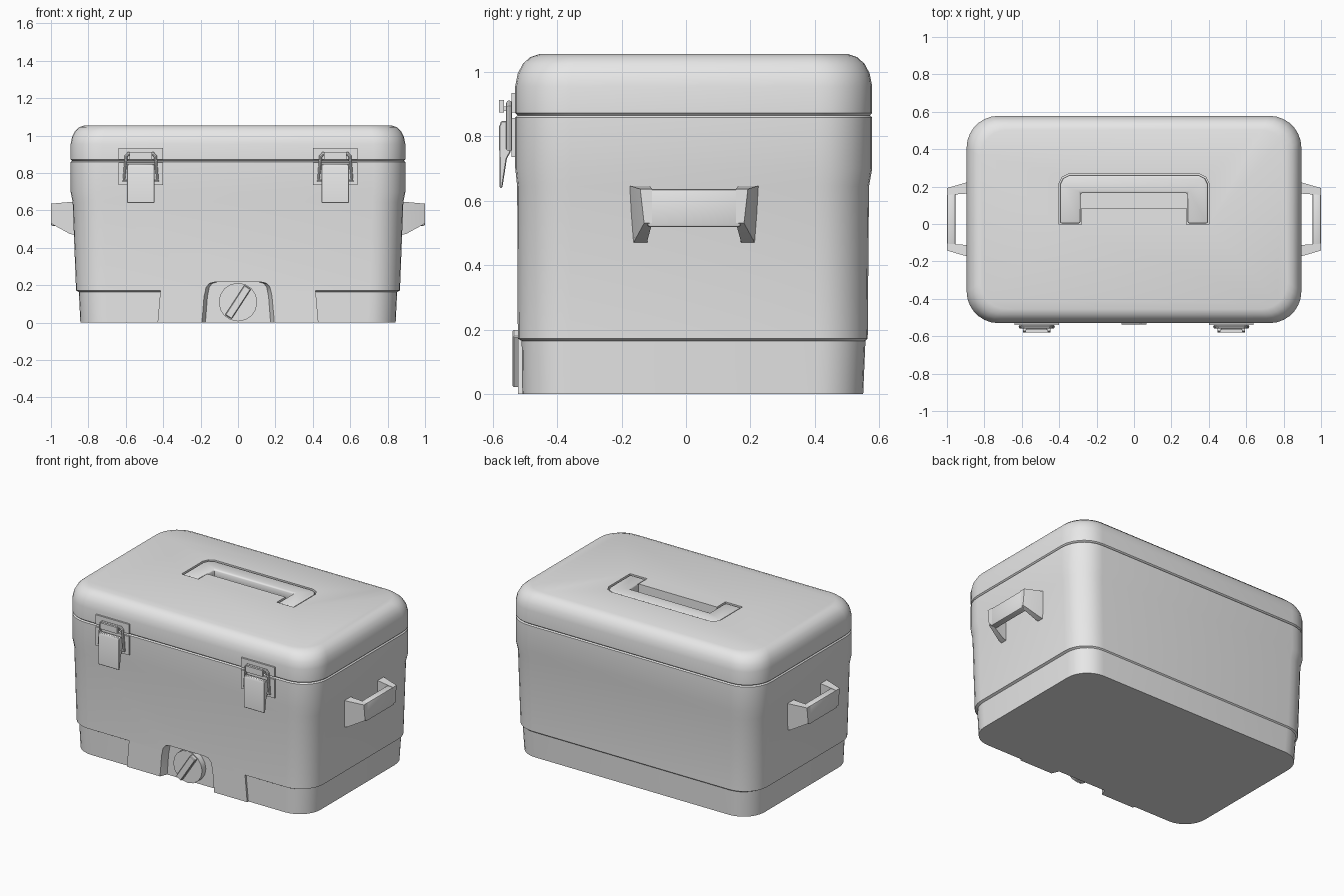
import bpy, bmesh, math

if "Cube" in bpy.data.objects:
    bpy.data.objects.remove(bpy.data.objects["Cube"])

grey = bpy.data.materials.new("cool_box_grey")
grey.diffuse_color = (0.8, 0.8, 0.8, 1)
grey.use_nodes = True
grey.node_tree.nodes["Principled BSDF"].inputs["Base Color"].default_value = grey.diffuse_color


def loft(name, rings):
    """Skin a stack of equal-length point rings and cap both ends."""
    bm = bmesh.new()
    vs = [[bm.verts.new(p) for p in ring] for ring in rings]
    n = len(rings[0])
    for a, b in zip(vs, vs[1:]):
        for i in range(n):
            j = (i + 1) % n
            bm.faces.new((a[i], a[j], b[j], b[i]))
    bm.faces.new(vs[0])
    bm.faces.new(vs[-1])
    bmesh.ops.recalc_face_normals(bm, faces=bm.faces)
    me = bpy.data.meshes.new(name)
    bm.to_mesh(me)
    bm.free()
    me.materials.append(grey)
    ob = bpy.data.objects.new(name, me)
    bpy.context.collection.objects.link(ob)
    return ob


def prism(name, pts, axis, a, b):
    """Extrude a 2D outline along axis x, y or z from a to b."""
    put = {"x": lambda p, t: (t, p[0], p[1]),
           "y": lambda p, t: (p[0], t, p[1]),
           "z": lambda p, t: (p[0], p[1], t)}[axis]
    return loft(name, [[put(p, t) for p in pts] for t in (a, b)])


def box(name, x0, x1, y0, y1, z0, z1):
    return prism(name, [(x0, y0), (x1, y0), (x1, y1), (x0, y1)], "z", z0, z1)


def rounded(z, hx, y0, y1, r, n=7):
    """Rounded rectangle ring at height z."""
    ring = []
    for k, (cx, cy) in enumerate([(hx - r, y1 - r), (r - hx, y1 - r),
                                  (r - hx, y0 + r), (hx - r, y0 + r)]):
        for i in range(n + 1):
            a = math.pi / 2 * (k + i / n)
            ring.append((cx + r * math.cos(a), cy + r * math.sin(a), z))
    return ring


def activate(ob):
    bpy.ops.object.select_all(action="DESELECT")
    ob.select_set(True)
    bpy.context.view_layer.objects.active = ob


def smooth(ob, deg=35):
    activate(ob)
    bpy.ops.object.shade_smooth_by_angle(angle=math.radians(deg))


def bevel(ob, width, segments=2):
    m = ob.modifiers.new("bevel", "BEVEL")
    m.width, m.segments = width, segments
    m.limit_method = "ANGLE"
    m.angle_limit = math.radians(40)
    activate(ob)
    bpy.ops.object.modifier_apply(modifier=m.name)
    smooth(ob)


def cut(ob, cutter):
    m = ob.modifiers.new("cut", "BOOLEAN")
    m.operation, m.object, m.solver = "DIFFERENCE", cutter, "EXACT"
    activate(ob)
    bpy.ops.object.modifier_apply(modifier=m.name)


def mirrored(pts):
    return pts + [(-x, z) for x, z in reversed(pts)]


# Tub with stepped foot and thicker rim
body = loft("body", [rounded(*s) for s in [
    (0.0, 0.843, -0.508, 0.550, 0.15),
    (0.165, 0.851, -0.510, 0.557, 0.15),
    (0.172, 0.866, -0.522, 0.564, 0.16),
    (0.645, 0.884, -0.524, 0.568, 0.165),
    (0.70, 0.895, -0.530, 0.578, 0.17),
    (0.858, 0.895, -0.530, 0.578, 0.17),
    (0.865, 0.888, -0.523, 0.571, 0.165)]])
front_pad = prism("front_pad", mirrored([(0.43, 0.0), (0.415, 0.172)]),
                  "y", -0.521, -0.44)

# Drain recess in the front
arch = mirrored([(0.205, -0.03), (0.19, 0.14), (0.178, 0.19), (0.16, 0.21), (0.13, 0.217)])
drain_cutter = loft("drain_cutter", [
    [(x * s, y, z) for x, z in arch] for y, s in ((-0.56, 1.04), (-0.475, 0.86))])
for part in (body, front_pad):
    cut(part, drain_cutter)
    smooth(part)

# Lid with rounded shoulders
lid = loft("lid", [rounded(z, 0.895 - d, -0.53 + d, 0.578 - d, 0.17 - 0.4 * d)
                   for z, d in [(0.865, 0.007), (0.872, 0.0), (0.955, 0.0), (0.995, 0.008),
                                (1.025, 0.024), (1.045, 0.046), (1.055, 0.075)]])
handle_cutter = prism("handle_cutter", [
    (-0.402, -0.003), (-0.402, 0.215), (-0.385, 0.25), (-0.35, 0.267),
    (0.35, 0.267), (0.385, 0.25), (0.402, 0.215), (0.402, -0.003),
    (0.28, -0.003), (0.28, 0.085), (-0.28, 0.085), (-0.28, -0.003)], "z", 0.99, 1.1)
cut(lid, handle_cutter)
smooth(lid)
for c in (drain_cutter, handle_cutter):
    bpy.data.objects.remove(c)

# Folding carry handle lying flush in the lid
top_handle = prism("top_handle", [
    (-0.396, 0.003), (-0.396, 0.213), (-0.38, 0.245), (-0.348, 0.261),
    (0.348, 0.261), (0.38, 0.245), (0.396, 0.213), (0.396, 0.003),
    (0.286, 0.003), (0.286, 0.165), (-0.286, 0.165), (-0.286, 0.003)], "z", 0.985, 1.053)
bevel(top_handle, 0.01)

# Drain plug with slanted grip
plug = prism("drain_plug", [(0.103 * math.cos(math.tau * i / 16),
                             0.11 + 0.103 * math.sin(math.tau * i / 16))
                            for i in range(16)], "y", -0.514, -0.46)
smooth(plug)
ca, sa = math.cos(math.radians(57)), math.sin(math.radians(57))
grip = prism("drain_grip", [(u * ca - v * sa, 0.11 + u * sa + v * ca)
                            for u, v in [(-0.095, -0.021), (0.095, -0.021),
                                         (0.095, 0.021), (-0.095, 0.021)]],
             "y", -0.538, -0.50)
bevel(grip, 0.004, 1)

for side, s in (("left", -1), ("right", 1)):
    # Side carry handle: two flared arms and an outer bar
    for tag, m in (("front", -1), ("rear", 1)):
        def at(x, y, z):
            return (s * x, 0.025 + m * y, z)
        arm = loft(f"{side}_{tag}_handle_arm", [
            [at(0.86, 0.190, 0.465), at(0.86, 0.145, 0.465),
             at(0.86, 0.135, 0.648), at(0.86, 0.205, 0.648)],
            [at(0.90, 0.185, 0.475), at(0.90, 0.145, 0.475),
             at(0.90, 0.137, 0.645), at(0.90, 0.196, 0.645)],
            [at(1.0, 0.155, 0.53), at(1.0, 0.130, 0.53),
             at(1.0, 0.130, 0.636), at(1.0, 0.167, 0.636)]])
        smooth(arm)
    bar = box(f"{side}_handle_bar", *sorted((s * 0.955, s)), -0.12, 0.17, 0.518, 0.636)
    bevel(bar, 0.008)

    # Latch: plates, hook, lever and wire bail
    cx = s * 0.52
    box(f"{side}_latch_lid_plate", cx - 0.12, cx + 0.12, -0.541, -0.51, 0.873, 0.934)
    box(f"{side}_latch_body_plate", cx - 0.12, cx + 0.12, -0.541, -0.51, 0.735, 0.856)
    box(f"{side}_latch_hook_stem", cx - 0.055, cx + 0.055, -0.57, -0.53, 0.878, 0.892)
    box(f"{side}_latch_hook", cx - 0.06, cx + 0.06, -0.58, -0.565, 0.873, 0.913)
    lever = prism(f"{side}_latch_lever", [
        (-0.579, 0.64), (-0.58, 0.83), (-0.574, 0.847), (-0.555, 0.847),
        (-0.535, 0.82), (-0.545, 0.75), (-0.556, 0.73), (-0.570, 0.64)],
        "x", cx - 0.074, cx + 0.074)
    bevel(lever, 0.003, 1)
    cu = bpy.data.curves.new("bail", "CURVE")
    cu.dimensions = "3D"
    cu.bevel_depth, cu.bevel_resolution = 0.009, 2
    pts = [(-0.09, 0.76), (-0.078, 0.89), (-0.066, 0.903),
           (0.066, 0.903), (0.078, 0.89), (0.09, 0.76)]
    sp = cu.splines.new("POLY")
    sp.points.add(len(pts) - 1)
    for p, (x, z) in zip(sp.points, pts):
        p.co = (cx + x, -0.549, z, 1)
    sp.use_cyclic_u = True
    cu.materials.append(grey)
    bail = bpy.data.objects.new(f"{side}_latch_bail", cu)
    bpy.context.collection.objects.link(bail)
    activate(bail)
    bpy.ops.object.convert(target="MESH")
    smooth(bpy.context.object)
